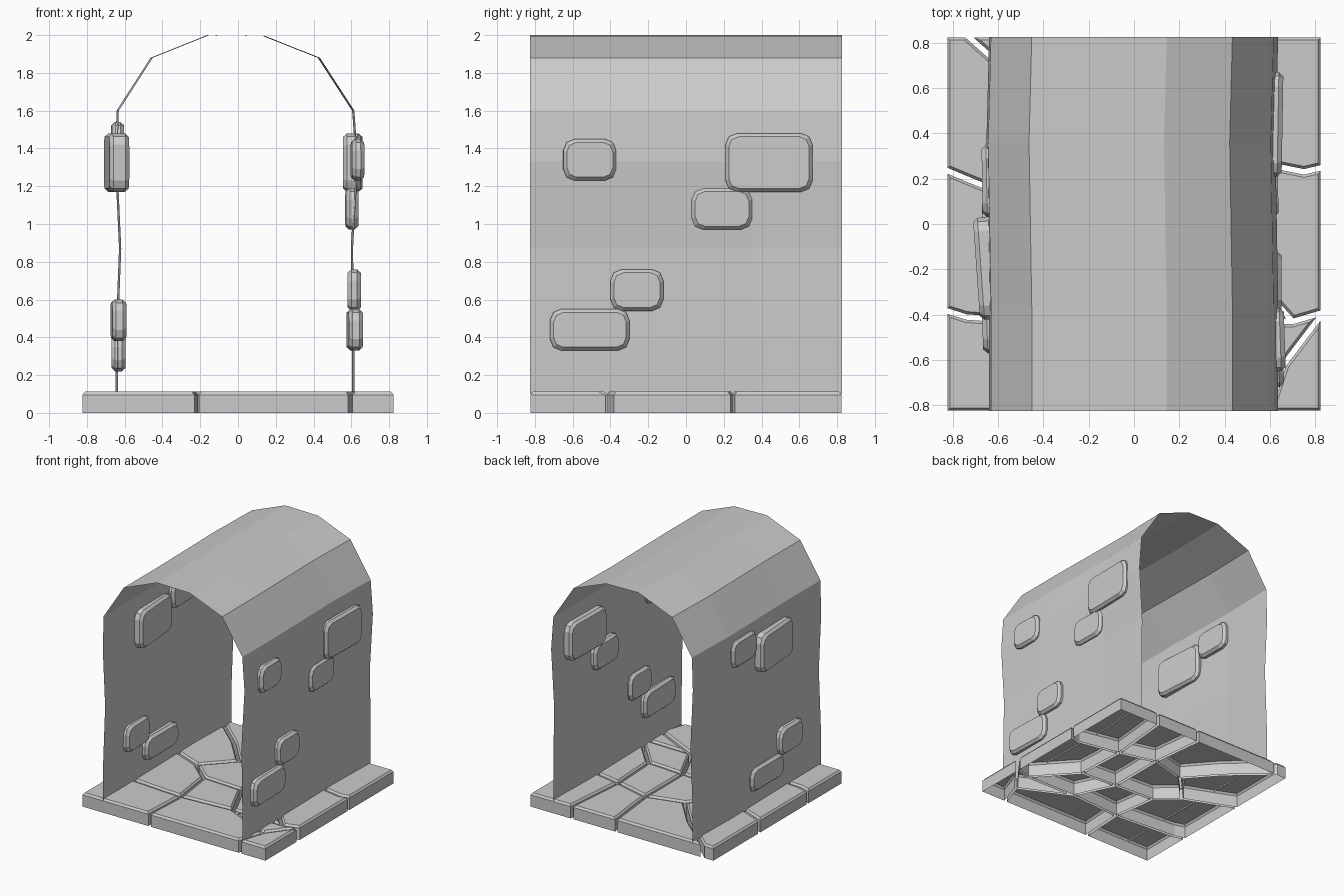
import bpy, bmesh, math
from mathutils import Vector, Matrix

if "Cube" in bpy.data.objects:
    bpy.data.objects.remove(bpy.data.objects["Cube"])


def make_object(name, bm, matrix=None):
    bmesh.ops.recalc_face_normals(bm, faces=bm.faces[:])
    me = bpy.data.meshes.new(name)
    bm.to_mesh(me)
    bm.free()
    ob = bpy.data.objects.new(name, me)
    bpy.context.collection.objects.link(ob)
    if matrix:
        ob.matrix_world = matrix
    return ob


def loft(rings, cap_start, cap_end):
    """Join closed rings of equal length into a faceted solid."""
    bm = bmesh.new()
    vs = [[bm.verts.new(p) for p in r] for r in rings]
    n = len(rings[0])
    for a, b in zip(vs, vs[1:]):
        for i in range(n):
            j = (i + 1) % n
            bm.faces.new((a[i], a[j], b[j], b[i]))
    if cap_start:
        bm.faces.new(vs[0][::-1])
    if cap_end:
        bm.faces.new(vs[-1])
    return bm


def inset(poly, d):
    """Offset a counter-clockwise outline inwards by d."""
    out = []
    n = len(poly)
    for i in range(n):
        p, q, r = (Vector(poly[k % n]) for k in (i - 1, i, i + 1))
        e1, e2 = (q - p).normalized(), (r - q).normalized()
        n1, n2 = Vector((-e1.y, e1.x)), Vector((-e2.y, e2.x))
        out.append(q + (n1 + n2) * d / (1 + n1.dot(n2)))
    return out


# Tunnel lining: thin open arch with slight waviness along its length
profile = [(-.64, .1), (-.64, .4), (-.622, .87), (-.643, 1.33), (-.635, 1.6), (-.455, 1.88),
           (-.155, 2), (.14, 1.995), (.43, 1.88), (.612, 1.6), (.632, 1.33),
           (.605, .87), (.612, .4), (.612, .1)]
bm = bmesh.new()
rows = []
for y, dx in ((-.825, .004), (-.36, .004), (.36, -.008), (.825, .004)):
    rows.append([bm.verts.new((x + dx, y, z)) for x, z in profile])
for a, b in zip(rows, rows[1:]):
    for i in range(len(profile) - 1):
        bm.faces.new((a[i], a[i + 1], b[i + 1], b[i]))
make_object("tunnel_lining", bm)

# Floor: crazy paving, cells share corner points and shrink to leave joints
S = .835
P = {
    'c1': (-S, -S), 'c2': (S, -S), 'c3': (S, S), 'c4': (-S, S),
    'f1': (-.22, -S), 'f2': (.59, -S), 'r1': (S, -.39), 'r2': (S, .25),
    'l1': (-S, -.38), 'l2': (-S, .24), 'b1': (-.74, S), 'b2': (.05, S), 'b3': (.45, S),
    'a': (.7, -.43), 'b': (.66, -.62), 'c': (.25, -.42), 'd': (-.2, -.45),
    'e': (-.74, -.41), 'f': (.42, -.12), 'g': (.1, -.1), 'h': (-.25, -.08),
    'i': (-.42, .07), 'j': (-.74, .2), 'k': (.75, .23), 'l': (.4, .3),
    'm': (.1, .38), 'n': (-.2, .3), 'o': (-.42, .55),
}
cells = ["c1 f1 d e l1", "f1 f2 b c d", "f2 c2 r1 b", "b r1 a c", "a r1 r2 k l f",
         "c a f g", "d c g h", "e d h i j l2 l1", "f l m g", "g m n i h",
         "l2 j i n o b1 c4", "b1 o n m b2", "b2 m l b3", "b3 l k r2 c3"]
for k, cell in enumerate(cells):
    poly = [P[s] for s in cell.split()]
    area = sum(p[0] * q[1] - q[0] * p[1] for p, q in zip(poly, poly[1:] + poly[:1]))
    if area < 0:
        poly.reverse()
    rings = [[(p.x, p.y, z) for p in inset(poly, d)]
             for z, d in ((0, .012), (.096, .012), (.112, .024))]
    make_object(f"paving_stone_{k + 1}", loft(rings, False, True))


# Wall stones: rounded blocks sticking through the lining
def wall_stone(name, x0, x1, y0, y1, z0, z1, turn=0):
    hy, hz, hx = (y1 - y0) / 2, (z1 - z0) / 2, (x1 - x0) / 2
    rings = []
    for x, d in ((-hx, .018), (-hx + .02, 0), (hx - .02, 0), (hx, .018)):
        ring = []
        r = .06 - d * .5
        for q, (sy, sz) in enumerate(((1, 1), (-1, 1), (-1, -1), (1, -1))):
            for s in range(3):
                t = math.radians(90 * q + 45 * s)
                ring.append((x, sy * (hy - d - r) + r * math.cos(t),
                             sz * (hz - d - r) + r * math.sin(t)))
        rings.append(ring)
    mat = Matrix.Translation(((x0 + x1) / 2, (y0 + y1) / 2, (z0 + z1) / 2))
    make_object(name, loft(rings, True, True), mat @ Matrix.Rotation(math.radians(turn), 4, 'Z'))


for k, s in enumerate([
        (.58, .655, -.72, -.30, .33, .55, 2), (.58, .65, -.40, -.12, .54, .76, 0),
        (.6, .665, -.65, -.37, 1.23, 1.45, 2), (.56, .655, .21, .67, 1.17, 1.48, -1),
        (.57, .635, .03, .35, .97, 1.19, 1)]):
    wall_stone(f"right_wall_stone_{k + 1}", *s)
for k, s in enumerate([
        (-.695, -.59, -.42, .03, 1.17, 1.48, 4), (-.67, -.605, .03, .35, 1.32, 1.54, 1),
        (-.67, -.595, -.57, -.26, .38, .60, 2), (-.67, -.595, -.32, .10, .22, .41, 0)]):
    wall_stone(f"left_wall_stone_{k + 1}", *s)
